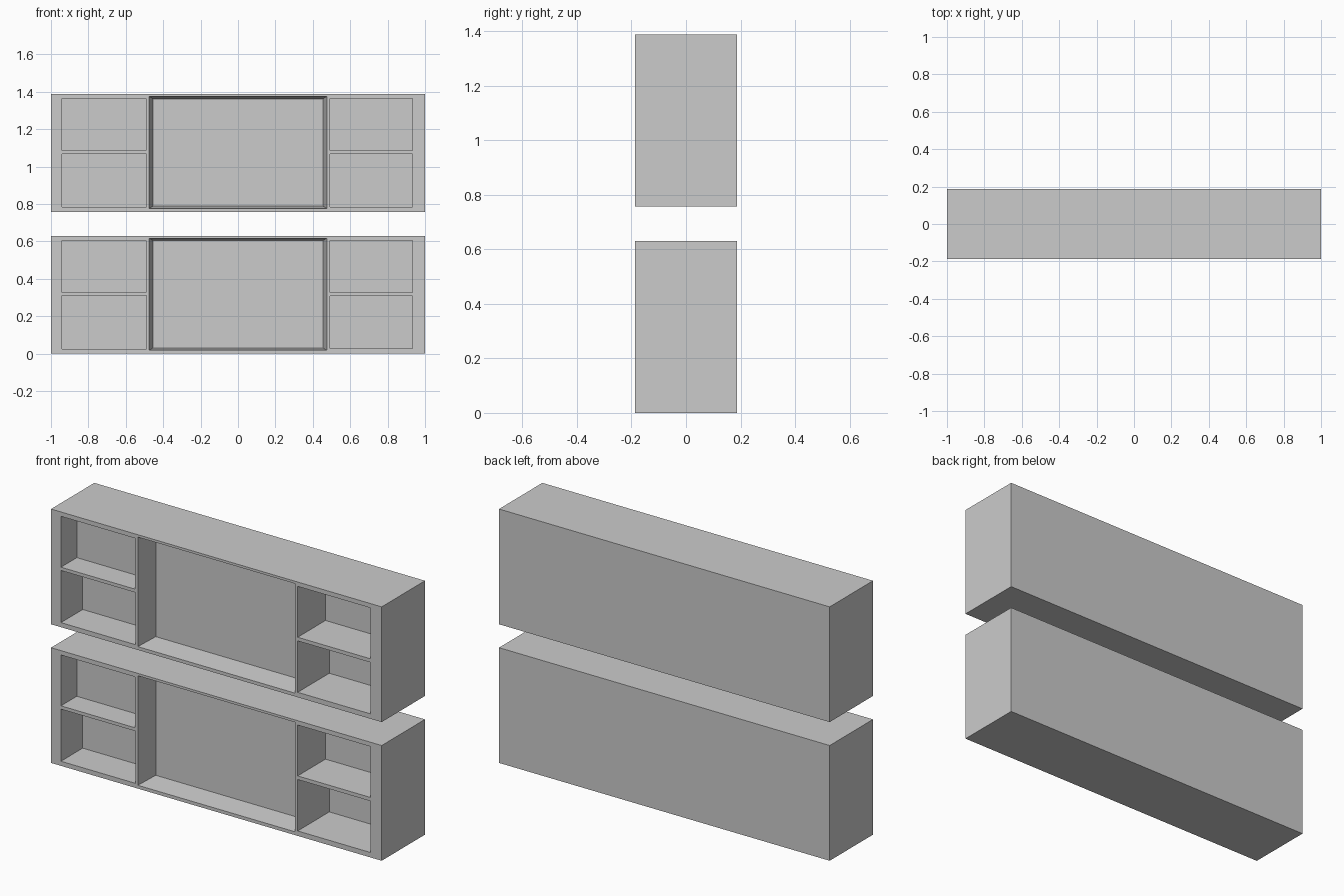
import bpy, bmesh

if "Cube" in bpy.data.objects:
    bpy.data.objects.remove(bpy.data.objects["Cube"])

W, D, H = 2.0, 0.374, 0.63     # size of one shelf unit
FRONT = -D / 2
LEVELS = (0.0, 0.758)          # base height of each unit

# Recesses: x0, x1, z0, z1, depth, taper towards the back
RECESSES = [
    (-0.475, 0.475, 0.018, 0.617, 0.125, 0.021),   # wide centre bay
    (-0.94, -0.493, 0.328, 0.606, 0.137, 0),       # left upper
    (-0.94, -0.490, 0.025, 0.310, 0.188, 0),       # left lower
    (0.492, 0.933, 0.328, 0.606, 0.240, 0),        # right upper
    (0.492, 0.933, 0.027, 0.308, 0.273, 0),        # right lower
]


def add_block(bm, x0, x1, y0, y1, z0, z1, tx=0, tz=0):
    """Box whose back face can be inset by tx, tz."""
    for v in bmesh.ops.create_cube(bm, size=1)["verts"]:
        back = v.co.y > 0
        ix, iz = (tx, tz) if back else (0, 0)
        v.co = (x1 - ix if v.co.x > 0 else x0 + ix,
                y1 if back else y0,
                z1 - iz if v.co.z > 0 else z0 + iz)


def to_object(bm, name):
    mesh = bpy.data.meshes.new(name)
    bm.to_mesh(mesh)
    bm.free()
    ob = bpy.data.objects.new(name, mesh)
    bpy.context.collection.objects.link(ob)
    return ob


for name, base in zip(("lower_shelf_unit", "upper_shelf_unit"), LEVELS):
    # Solid body
    bm = bmesh.new()
    add_block(bm, -W / 2, W / 2, FRONT, D / 2, base, base + H)
    body = to_object(bm, name)

    # Recess cutters, starting just ahead of the front face
    bm = bmesh.new()
    for x0, x1, z0, z1, depth, taper in RECESSES:
        add_block(bm, x0, x1, FRONT - 0.002, FRONT + depth,
                  base + z0, base + z1, taper, taper * 0.6)
    cutter = to_object(bm, name + "_cutter")
    cutter.hide_render = True

    # Cut the recesses and bake the result
    mod = body.modifiers.new("recesses", "BOOLEAN")
    mod.operation = "DIFFERENCE"
    mod.solver = "EXACT"
    mod.object = cutter
    bpy.context.view_layer.objects.active = body
    bpy.ops.object.modifier_apply(modifier=mod.name)
    bpy.data.objects.remove(cutter)
